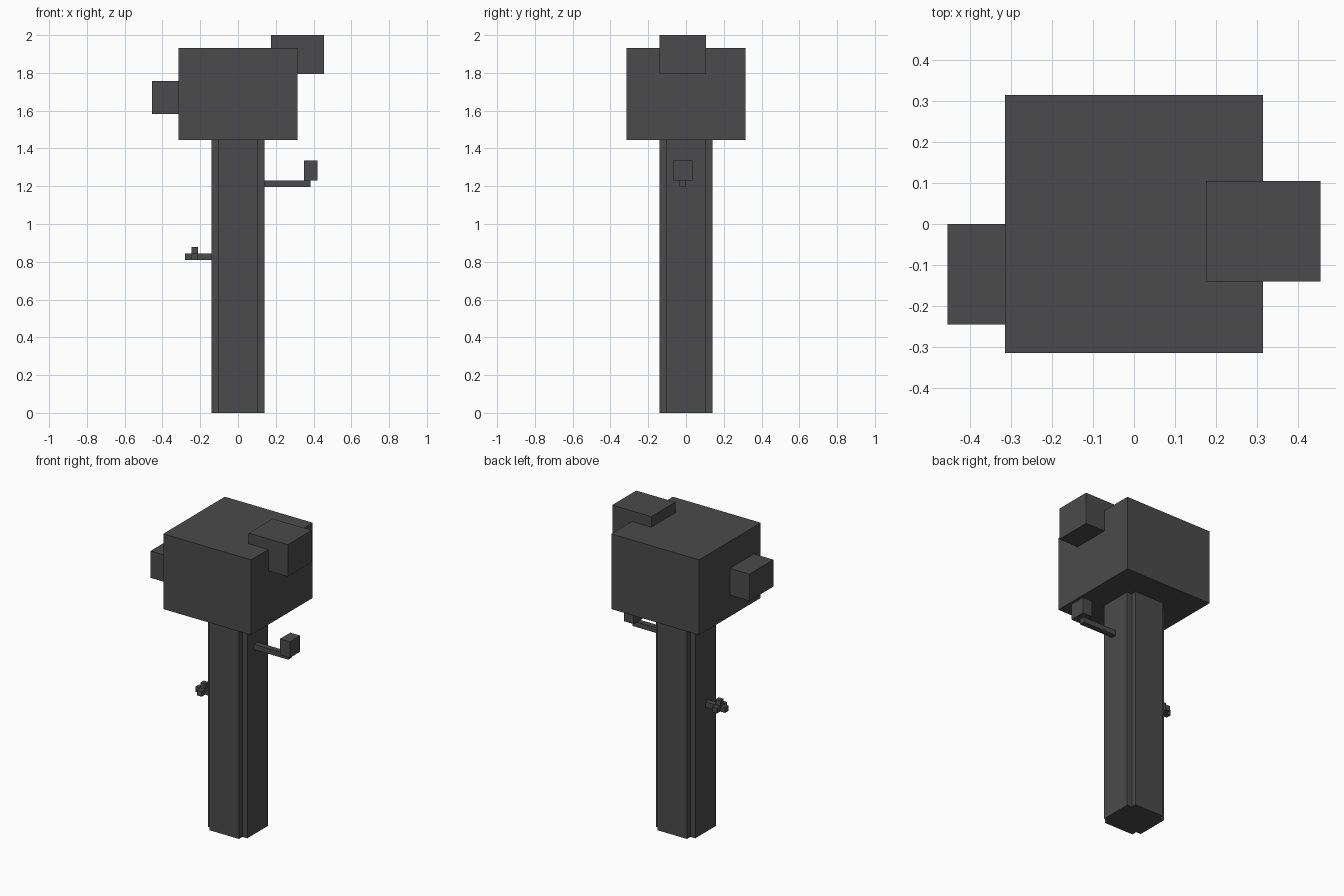
import bpy, bmesh

if "Cube" in bpy.data.objects:
    bpy.data.objects.remove(bpy.data.objects["Cube"])

# Single dark bark/stone grey
grey = bpy.data.materials.new("dark_grey")
grey.diffuse_color = (0.07, 0.07, 0.07, 1)
grey.use_nodes = True
grey.node_tree.nodes["Principled BSDF"].inputs["Base Color"].default_value = grey.diffuse_color


def finish(name, bm):
    bmesh.ops.recalc_face_normals(bm, faces=bm.faces)
    mesh = bpy.data.meshes.new(name)
    bm.to_mesh(mesh)
    bm.free()
    mesh.materials.append(grey)
    obj = bpy.data.objects.new(name, mesh)
    bpy.context.collection.objects.link(obj)
    return obj


def box(name, x, y, z):
    """Box from (min, max) ranges on each axis."""
    bm = bmesh.new()
    bmesh.ops.create_cube(bm, size=1)
    for v in bm.verts:
        v.co = [r[0] if c < 0 else r[1] for c, r in zip(v.co, (x, y, z))]
    return finish(name, bm)


# Trunk: square column with notched corners
W, N, TOP = 0.14, 0.105, 1.444
quarter = [(W, N), (N, N), (N, W)]
outline = []
for _ in range(4):
    outline += quarter
    quarter = [(-y, x) for x, y in quarter]
bm = bmesh.new()
base = bm.faces.new([bm.verts.new((x, y, 0)) for x, y in outline])
ext = bmesh.ops.extrude_face_region(bm, geom=[base], use_keep_orig=True)
for g in ext["geom"]:
    if isinstance(g, bmesh.types.BMVert):
        g.co.z = TOP
finish("trunk", bm)

# Crown with two side clumps
box("crown", (-0.315, 0.315), (-0.315, 0.315), (TOP, 1.931))
box("crown_clump_right", (0.175, 0.455), (-0.14, 0.105), (1.793, 2.0))
box("crown_clump_left", (-0.455, -0.315), (-0.245, 0.0), (1.582, 1.756))

# Right branch with a leaf clump at its tip
box("right_branch", (0.14, 0.385), (-0.035, 0.0), (1.196, 1.23))
box("right_branch_clump", (0.35, 0.42), (-0.07, 0.035), (1.23, 1.335))

# Left twig with a cross-shaped bud
box("left_twig", (-0.28, -0.14), (-0.035, 0.0), (0.81, 0.844))
box("left_twig_bud_top", (-0.246, -0.211), (-0.035, 0.0), (0.844, 0.879))
for side, y in (("front", (-0.07, -0.035)), ("back", (0.0, 0.035))):
    box("left_twig_bud_" + side, (-0.246, -0.211), y, (0.81, 0.844))
